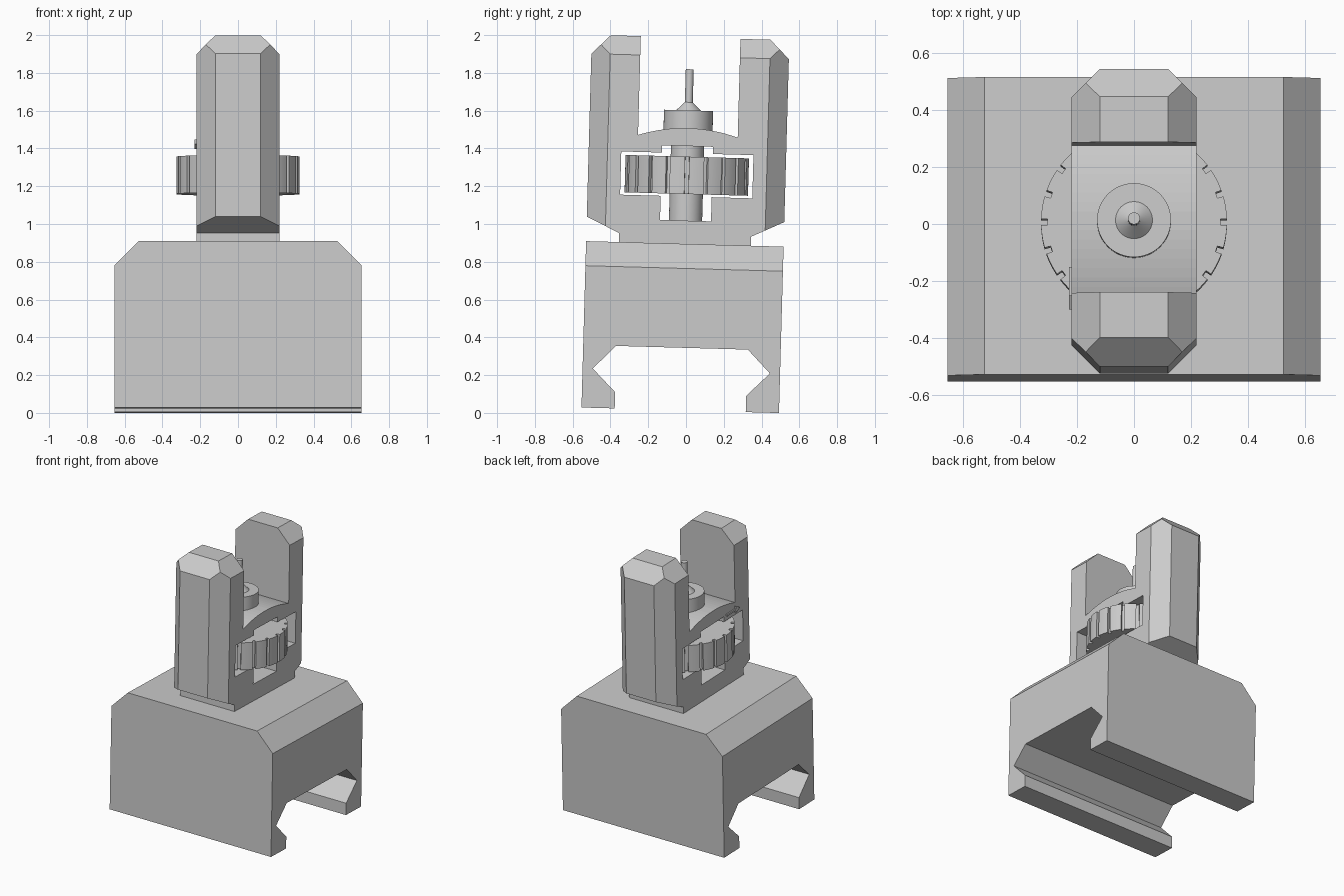
import bpy, bmesh, math
from mathutils import Vector

cube = bpy.data.objects.get("Cube")
if cube:
    bpy.data.objects.remove(cube, do_unlink=True)

LEAN = math.radians(-1.6)      # the whole sight leans slightly towards the back
HALF = 0.523                   # half depth of base and towers
WIDE = 0.22                    # half width of the sight body
TOP, CUT = 1.988, 0.1          # tower height and chamfer size

grey = bpy.data.materials.new("metal grey")
grey.use_nodes = True
grey.diffuse_color = (0.6, 0.6, 0.6, 1)
grey.node_tree.nodes["Principled BSDF"].inputs["Base Color"].default_value = (0.6, 0.6, 0.6, 1)


def finish(name, bm, smooth=False):
    """Turn a bmesh into a leaning, coloured object."""
    bmesh.ops.recalc_face_normals(bm, faces=bm.faces[:])
    mesh = bpy.data.meshes.new(name)
    bm.to_mesh(mesh)
    bm.free()
    mesh.materials.append(grey)
    obj = bpy.data.objects.new(name, mesh)
    bpy.context.collection.objects.link(obj)
    obj.location = (0, -0.031, 0.0)
    obj.rotation_euler.x = LEAN
    bpy.ops.object.select_all(action="DESELECT")
    obj.select_set(True)
    bpy.context.view_layer.objects.active = obj
    if smooth:
        bpy.ops.object.shade_smooth_by_angle(angle=math.radians(30))
    return obj


def prism(points, start, sweep):
    """Extrude a closed outline of 3D points along a vector."""
    bm = bmesh.new()
    face = bm.faces.new([bm.verts.new(Vector(p) + Vector(start)) for p in points])
    grown = bmesh.ops.extrude_face_region(bm, geom=[face], use_keep_orig=True)["geom"]
    bmesh.ops.translate(bm, vec=sweep, verts=[v for v in grown if isinstance(v, bmesh.types.BMVert)])
    return bm


def side_prism(points, half):
    """Extrude a (y, z) outline across the width."""
    return prism([(0, y, z) for y, z in points], (-half, 0, 0), (2 * half, 0, 0))


def mirrored(points):
    """Complete a half outline by mirroring it in y."""
    return points + [(-y, z) for y, z in reversed(points)]


def chamfer(bm, point, normal):
    """Slice a corner off and close the cut."""
    bmesh.ops.bisect_plane(bm, geom=bm.verts[:] + bm.edges[:] + bm.faces[:], dist=1e-6,
                           plane_co=point, plane_no=normal, clear_outer=True)
    bmesh.ops.edgeloop_fill(bm, edges=[e for e in bm.edges if e.is_boundary])


def lathe(name, profile, steps=48):
    """Spin an (r, z) profile around the vertical axis."""
    bm = bmesh.new()
    verts = [bm.verts.new((r, 0, z)) for r, z in profile]
    edges = [bm.edges.new(pair) for pair in zip(verts, verts[1:])]
    bmesh.ops.spin(bm, geom=verts + edges, cent=(0, 0, 0), axis=(0, 0, 1),
                   angle=math.tau, steps=steps, use_duplicate=False)
    bmesh.ops.remove_doubles(bm, verts=bm.verts[:], dist=1e-5)
    return finish(name, bm, smooth=True)


# Base block with the rail slot underneath and sloped upper side edges
base = side_prism(mirrored([(HALF, 0.895), (HALF, 0.014), (0.347, 0.014),
                            (0.347, 0.1), (0.469, 0.222), (0.349, 0.345)][::-1]), 0.655)
for sx in (-1, 1):
    chamfer(base, (sx * 0.525, 0, 0.895), (sx, 0, 1))
finish("rail_base", base)

# Sight body: neck, two protective towers and the arched bridge between them
arch = [(0.264 * i / 8, 1.508 - 0.043 * (i / 8) ** 2) for i in range(1, 9)]
half_body = arch + [(0.264, TOP), (HALF - CUT, TOP), (HALF, TOP - CUT),
                    (HALF, 1.025), (0.35, 0.943), (0.35, 0.89)]
body = side_prism(mirrored(half_body), WIDE)
for sx in (-1, 1):
    for sy in (-1, 1):
        chamfer(body, (sx * (WIDE - CUT), sy * HALF, 0), (sx, sy, 0))
    chamfer(body, (sx * (WIDE - CUT), 0, TOP), (sx, 0, 1))
body = finish("sight_body", body)

# Opening through the body for the adjustment wheel and its shaft
window = finish("window_cutter", side_prism(mirrored(
    [(0.135, 1.413), (0.135, 1.375), (0.35, 1.375),
     (0.35, 1.146), (0.135, 1.146), (0.135, 1.018)]), 0.5))
window.hide_render = True
cut = body.modifiers.new("window", "BOOLEAN")
cut.operation = "DIFFERENCE"
cut.solver = "EXACT"
cut.object = window
bpy.context.view_layer.objects.active = body
bpy.ops.object.modifier_apply(modifier=cut.name)
bpy.data.objects.remove(window, do_unlink=True)

# Adjustment wheel with narrow notches round the rim
teeth, outer, inner = 20, 0.327, 0.305
pitch, notch = math.tau / teeth, 0.034
rim = []
for i in range(teeth):
    a = i * pitch
    rim += [(inner, a - notch), (inner, a + notch)]
    rim += [(outer, a + notch + (pitch - 2 * notch) * k / 4) for k in range(5)]
wheel = prism([(r * math.cos(a), r * math.sin(a), 0) for r, a in rim], (0, 0, 1.159), (0, 0, 0.198))
finish("adjustment_wheel", wheel, smooth=True)

# Shaft through the wheel, and the collar, cone and pin on top
lathe("wheel_shaft", [(0, 1.01), (0.088, 1.01), (0.088, 1.42), (0, 1.42)])
lathe("sight_post", [(0, 1.48), (0.13, 1.48), (0.13, 1.602), (0.065, 1.602),
                     (0.021, 1.645), (0.021, 1.82), (0, 1.82)])

# Small raised direction arrow on the side of the body
arrow = [(-0.31, 1.415), (-0.26, 1.44), (-0.26, 1.422), (-0.16, 1.422),
         (-0.16, 1.408), (-0.26, 1.408), (-0.26, 1.39)]
finish("direction_arrow", prism([(0, y, z) for y, z in arrow], (-WIDE - 0.009, 0, 0), (0.0095, 0, 0)))
